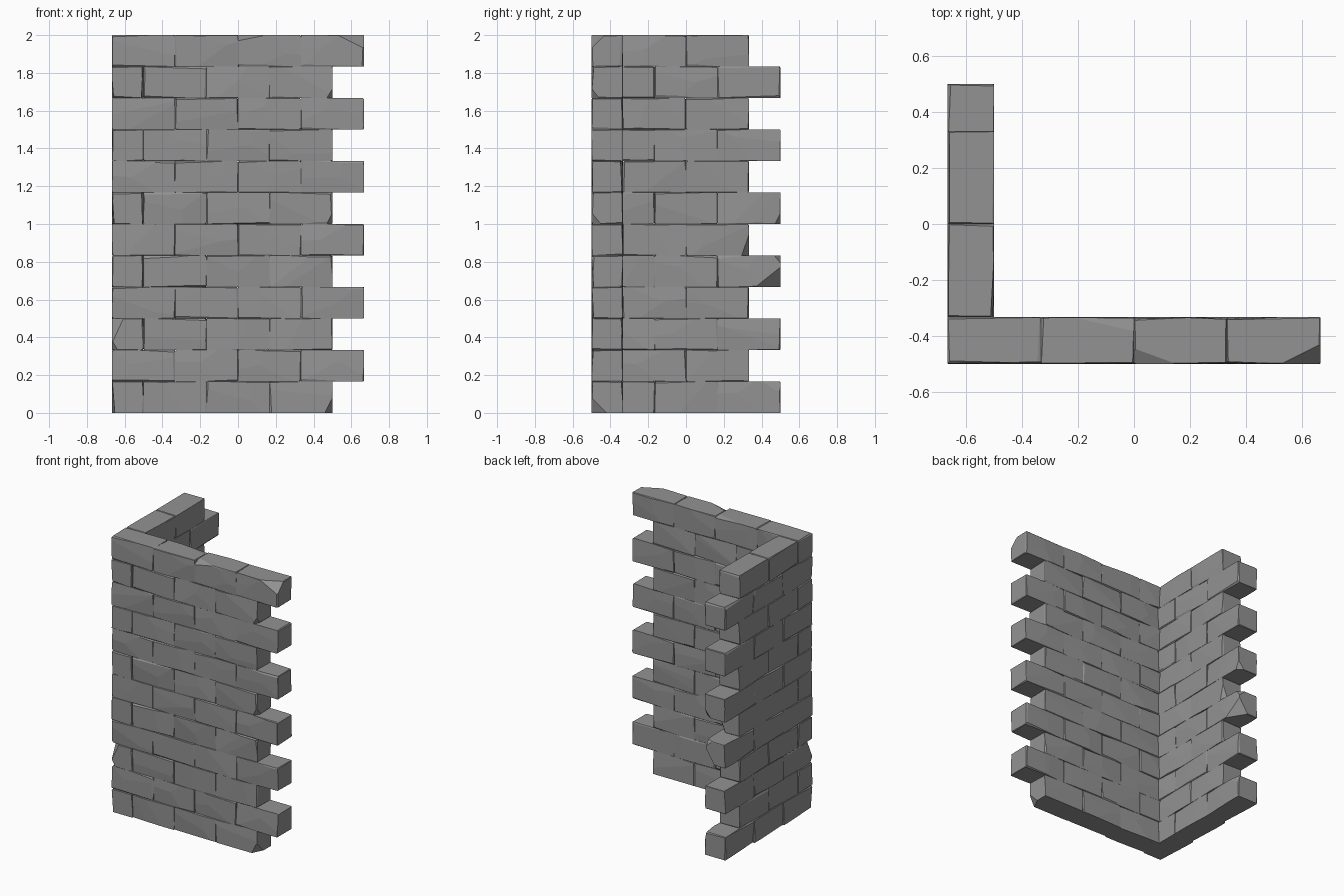
import bpy, bmesh, random
from mathutils import Vector

if "Cube" in bpy.data.objects:
    bpy.data.objects.remove(bpy.data.objects["Cube"])

random.seed(7)
U = 1 / 6            # brick height and depth; bricks are 2U long
X0, Y0 = -4 * U, -3 * U

stone = bpy.data.materials.new("dark_grey_stone")
stone.diffuse_color = (.29, .29, .29, 1)
stone.use_nodes = True
stone.node_tree.nodes["Principled BSDF"].inputs["Base Color"].default_value = stone.diffuse_color

# Broken corners: (course, brick) -> [(corner signs), (cut length along x, y, z)]
CHIPS = {
    (11, 3): [((1, -1, 1), (.14, .07, .07))],
    (11, 2): [((-1, -1, 1), (.15, .055, .03))],
    (11, 1): [((1, 1, 1), (.22, .05, .012))],
    (2, 0): [((-1, -1, 1), (.06, .06, .13)), ((-1, -1, -1), (.03, .03, .05))],
    (0, 5): [((1, -1, -1), (.04, .08, .08))],
    (0, 2): [((1, 1, 1), (.015, .1, .06))],
    (4, 2): [((1, 1, -1), (.08, .13, .12)), ((1, 1, 1), (.06, .04, .05))],
    (5, 5): [((1, 1, -1), (.05, .05, .12))],
    (6, 2): [((1, 1, -1), (.05, .03, .06))],
    (6, 5): [((1, -1, -1), (.03, .05, .06))],
    (10, 5): [((1, -1, -1), (.03, .04, .05))],
}


def slice_off(bm, point, normal):
    """Remove everything beyond the plane and cap the cut."""
    bmesh.ops.bisect_plane(bm, geom=bm.verts[:] + bm.edges[:] + bm.faces[:],
                           plane_co=point, plane_no=normal.normalized(),
                           clear_outer=True, dist=1e-5)
    rim = [e for e in bm.edges if e.is_boundary]
    if rim:
        bmesh.ops.holes_fill(bm, edges=rim, sides=0)


def brick(name, lo, hi, chips):
    centre, half = (lo + hi) / 2, (hi - lo) / 2
    bm = bmesh.new()
    bmesh.ops.create_cube(bm, size=1)
    for v in bm.verts:
        v.co = Vector(v.co[i] * 2 * half[i] for i in range(3))

    # uneven chiselled edges, which make the joints between bricks
    for a, b, along in ((0, 1, 2), (1, 2, 0), (0, 2, 1)):
        for sa in (-1, 1):
            for sb in (-1, 1):
                if b == 2 and sb < 0 and lo.z < .01:
                    continue            # the wall's underside stays flat
                n, p = Vector(), Vector()
                n[a] = sa * random.uniform(.35, 1)
                n[b] = sb * random.uniform(.35, 1)
                n[along] = random.uniform(-.03, .03)
                p[a], p[b] = sa * half[a], sb * half[b]
                n.normalize()
                slice_off(bm, p - n * random.uniform(.001, .005), n)

    # shallow facets on the broad faces
    short = 0 if half.x < half.y else 1
    for s in (-1, 1):
        for _ in range(2):
            n = Vector((random.uniform(-.06, .06), random.uniform(-.06, .06),
                        random.uniform(-.09, .09)))
            n[short] = s
            p = Vector()
            p[short] = s * (half[short] + random.uniform(0, .004))
            slice_off(bm, p, n)

    # broken corners
    for sign, cut in chips:
        corner = Vector(sign[i] * half[i] for i in range(3))
        n = Vector(sign[i] / cut[i] for i in range(3))
        slice_off(bm, corner - Vector((sign[0] * cut[0], 0, 0)), n)

    bmesh.ops.recalc_face_normals(bm, faces=bm.faces[:])
    mesh = bpy.data.meshes.new(name)
    bm.to_mesh(mesh)
    bm.free()
    mesh.materials.append(stone)
    ob = bpy.data.objects.new(name, mesh)
    ob.location = centre
    bpy.context.collection.objects.link(ob)


# Twelve courses; the corner brick alternates between the side and front walls
for course in range(12):
    z = course * U
    front = lambda x: ("front_brick", Vector((X0 + x * U, Y0, z)), Vector((2 * U, U, U)))
    side = lambda y: ("side_brick", Vector((X0, Y0 + y * U, z)), Vector((U, 2 * U, U)))
    if course % 2 == 0:
        row = [side(k) for k in (0, 2, 4)] + [front(k) for k in (1, 3, 5)]
    else:
        row = [front(k) for k in (0, 2, 4, 6)] + [side(k) for k in (1, 3)]
    for i, (name, lo, size) in enumerate(row):
        brick(f"{name}_{course + 1}_{i + 1}", lo, lo + size, CHIPS.get((course, i), []))
